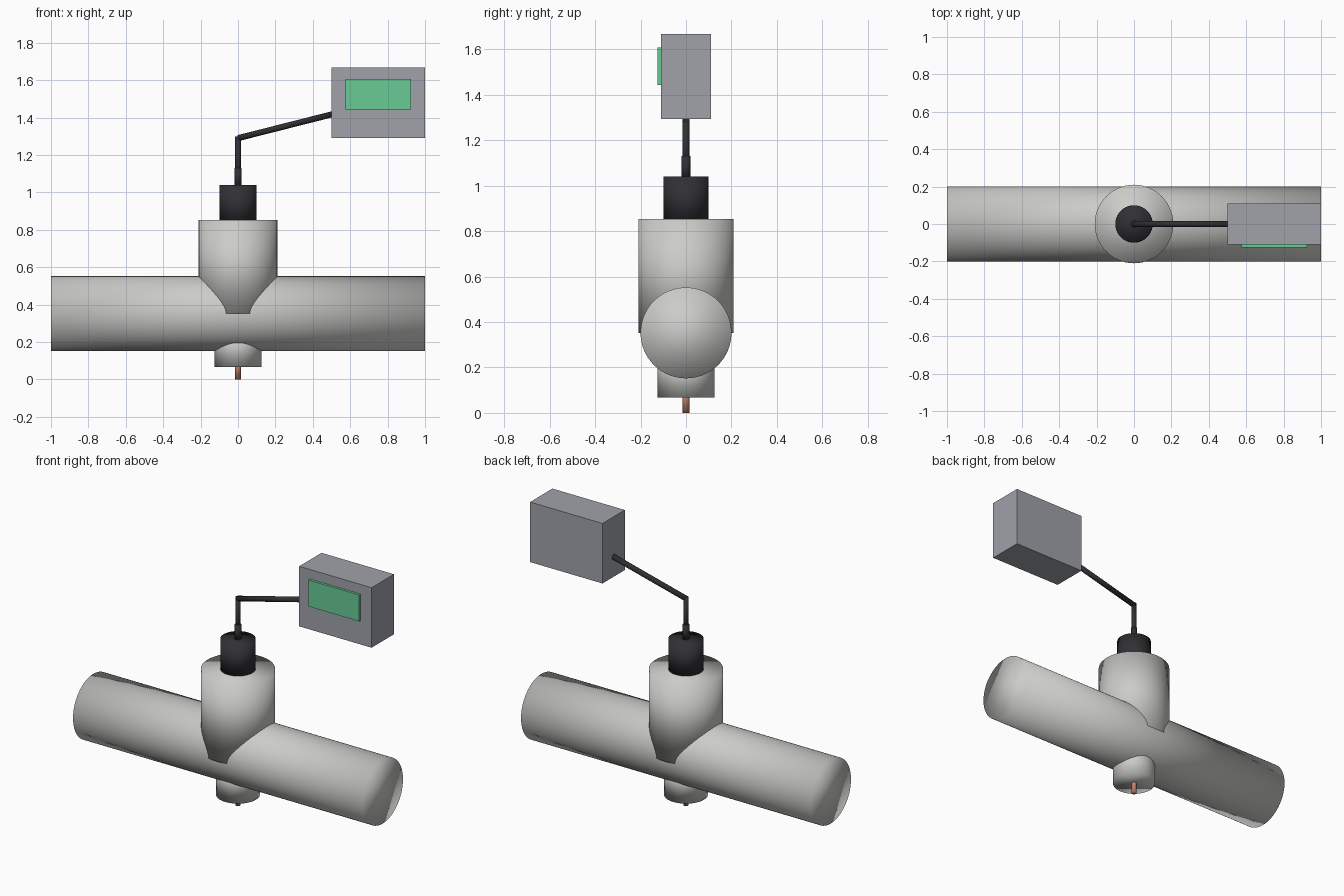
import bpy
from mathutils import Vector

if "Cube" in bpy.data.objects:
    bpy.data.objects.remove(bpy.data.objects["Cube"])


def material(name, rgb):
    m = bpy.data.materials.new(name)
    m.diffuse_color = (*rgb, 1)
    m.use_nodes = True
    m.node_tree.nodes["Principled BSDF"].inputs["Base Color"].default_value = m.diffuse_color
    return m


PIPE = material("pale_metal", (0.60, 0.60, 0.58))
BLACK = material("black_plastic", (0.03, 0.03, 0.035))
CASE = material("grey_case", (0.35, 0.36, 0.40))
GREEN = material("green_screen", (0.14, 0.60, 0.30))
COPPER = material("copper", (0.55, 0.22, 0.14))


def rod(name, start, end, radius, mat, sides=64):
    """Capped cylinder between two points, smooth all over."""
    a, b = Vector(start), Vector(end)
    bpy.ops.mesh.primitive_cylinder_add(vertices=sides, radius=radius,
                                        depth=(b - a).length, location=(a + b) / 2)
    ob = bpy.context.object
    ob.name = name
    ob.rotation_euler = (b - a).to_track_quat('Z', 'Y').to_euler()
    ob.data.materials.append(mat)
    bpy.ops.object.shade_smooth()
    return ob


def box(name, lo, hi, mat):
    """Flat-faced box between two corners."""
    lo, hi = Vector(lo), Vector(hi)
    bpy.ops.mesh.primitive_cube_add(size=1, location=(lo + hi) / 2)
    ob = bpy.context.object
    ob.name = name
    ob.scale = hi - lo
    ob.data.materials.append(mat)
    return ob


# Pipe fitting
rod("main_pipe", (-1, 0, 0.352), (1, 0, 0.352), 0.2, PIPE)
rod("upper_socket", (0, 0, 0.352), (0, 0, 0.852), 0.21, PIPE)
rod("lower_boss", (0, 0, 0.067), (0, 0, 0.267), 0.125, PIPE)

# Probe tip and sensor head
rod("probe_tip", (0, 0, 0), (0, 0, 0.12), 0.015, COPPER, 32)
rod("sensor_head", (0, 0, 0.84), (0, 0, 1.04), 0.1, BLACK)
rod("cable_sleeve", (0, 0, 1.03), (0, 0, 1.13), 0.019, BLACK, 32)

# Cable to the display
rod("cable_riser", (0, 0, 1.04), (0, 0, 1.3), 0.015, BLACK, 32)
rod("cable_arm", (0, 0, 1.29), (0.505, 0, 1.418), 0.016, BLACK, 32)

# Display unit
box("display_case", (0.5, -0.11, 1.292), (1, 0.11, 1.667), CASE)
box("display_screen", (0.575, -0.125, 1.442), (0.925, -0.105, 1.607), GREEN)
